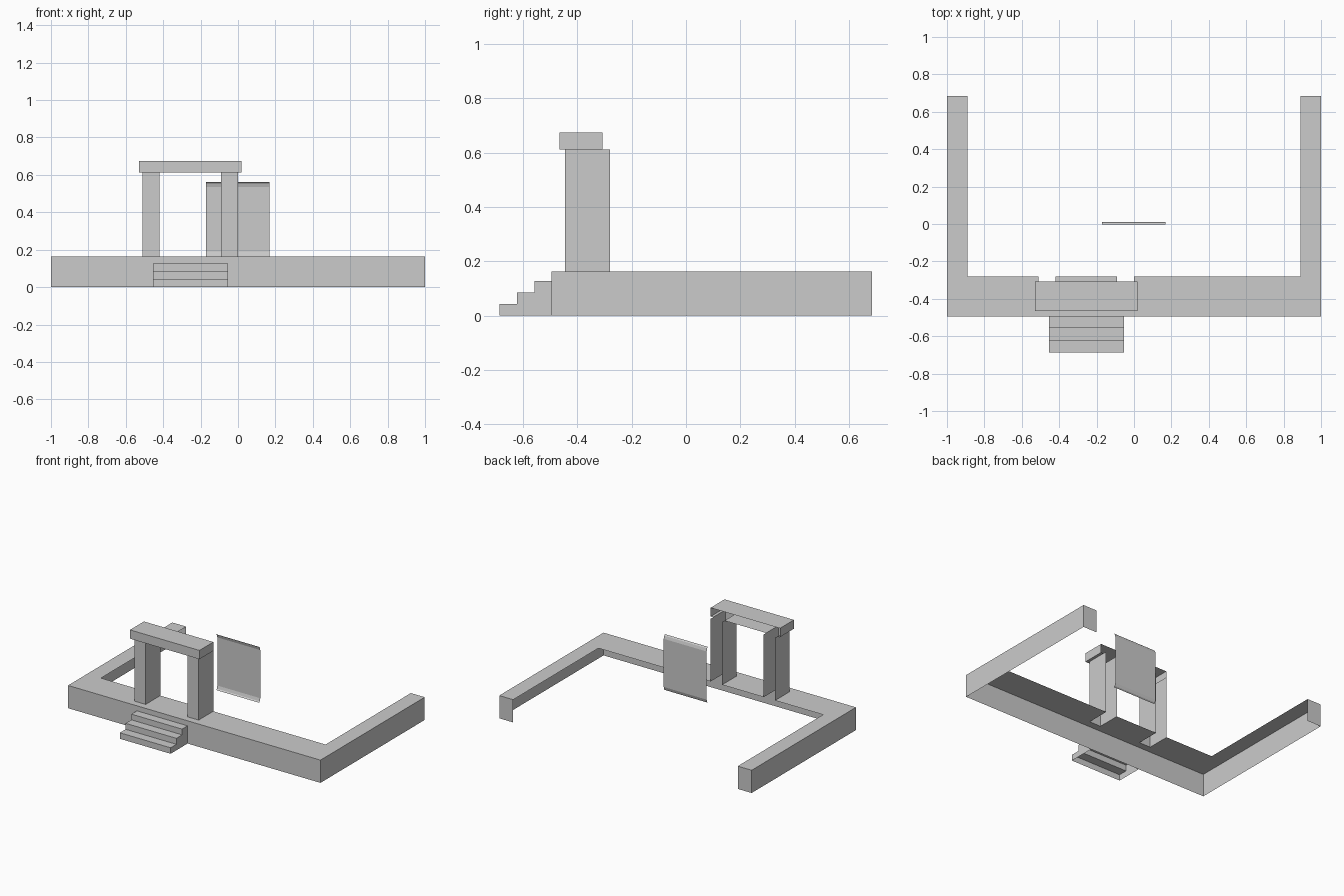
import bpy, bmesh

if "Cube" in bpy.data.objects:
    bpy.data.objects.remove(bpy.data.objects["Cube"])


def make(name, build):
    """Create one object from a function that fills a bmesh."""
    bm = bmesh.new()
    build(bm)
    bmesh.ops.remove_doubles(bm, verts=bm.verts, dist=1e-4)
    mesh = bpy.data.meshes.new(name)
    bm.to_mesh(mesh)
    bm.free()
    obj = bpy.data.objects.new(name, mesh)
    bpy.context.collection.objects.link(obj)
    return obj


def face(bm, pts):
    bm.faces.new([bm.verts.new(p) for p in pts])


def walls(bm, path, z0, z1):
    """Upright open wall along an xy path."""
    for (ax, ay), (bx, by) in zip(path, path[1:]):
        face(bm, [(ax, ay, z0), (bx, by, z0), (bx, by, z1), (ax, ay, z1)])


def flat(bm, x0, x1, y0, y1, z, up=True):
    """Horizontal rectangle."""
    pts = [(x0, y0, z), (x1, y0, z), (x1, y1, z), (x0, y1, z)]
    face(bm, pts if up else pts[::-1])


def strip(bm, profile, x0, x1):
    """Sheet swept along x from a yz profile."""
    for (ay, az), (by, bz) in zip(profile, profile[1:]):
        face(bm, [(x0, ay, az), (x1, ay, az), (x1, by, bz), (x0, by, bz)])


FRONT, BACK, INNER, DECK = -0.495, 0.685, -0.28, 0.163
PILLAR_FRONT, PILLAR_TOP = -0.445, 0.612
PILLARS = {"left_pillar": (-0.51, -0.42), "right_pillar": (-0.09, 0.0)}


# U-shaped base shell, open inside and below, with openings under the pillars
def base(bm):
    walls(bm, [(-0.89, BACK), (-1, BACK), (-1, FRONT), (1, FRONT),
               (1, BACK), (0.89, BACK)], 0, DECK)
    flat(bm, -1, -0.89, INNER, BACK, DECK)
    flat(bm, 0.89, 1, INNER, BACK, DECK)
    flat(bm, -1, 1, FRONT, PILLAR_FRONT, DECK)
    for x0, x1 in ((-1, -0.51), (-0.42, -0.09), (0, 1)):
        flat(bm, x0, x1, PILLAR_FRONT, INNER, DECK)


make("base", base)


# Doorway pillars, open at the back
for name, (x0, x1) in PILLARS.items():
    make(name, lambda bm: walls(bm, [(x0, INNER), (x0, PILLAR_FRONT),
                                     (x1, PILLAR_FRONT), (x1, INNER)],
                                DECK, PILLAR_TOP))


# Lintel, open at the back, with its underside cut around the pillars
def lintel(bm):
    x0, x1, y0, y1, top = -0.53, 0.02, -0.465, -0.307, 0.675
    walls(bm, [(x0, y1), (x0, y0), (x1, y0), (x1, y1)], PILLAR_TOP, top)
    flat(bm, x0, x1, y0, y1, top)
    flat(bm, x0, x1, y0, PILLAR_FRONT, PILLAR_TOP, False)
    for a, b in ((x0, -0.51), (-0.42, -0.09), (0, x1)):
        flat(bm, a, b, PILLAR_FRONT, y1, PILLAR_TOP, False)


make("lintel", lintel)


# Three entrance steps, open below
def steps(bm):
    x0, x1 = -0.455, -0.053
    ys, zs = (-0.687, -0.622, -0.557, FRONT), (0.043, 0.086, 0.127)
    profile = [(ys[0], 0)]
    for i, z in enumerate(zs):
        profile += [(ys[i], z), (ys[i + 1], z)]
        walls(bm, [(x0, ys[i + 1]), (x0, ys[i])], 0, z)
        walls(bm, [(x1, ys[i]), (x1, ys[i + 1])], 0, z)
    strip(bm, profile, x0, x1)


make("steps", steps)

# Thin standing panel with lips curling forward at top and bottom
make("panel", lambda bm: strip(bm, [(-0.002, 0.163), (0.006, 0.17), (0.012, 0.19),
                                    (0.012, 0.535), (0.006, 0.555), (-0.002, 0.563)],
                               -0.172, 0.168))
